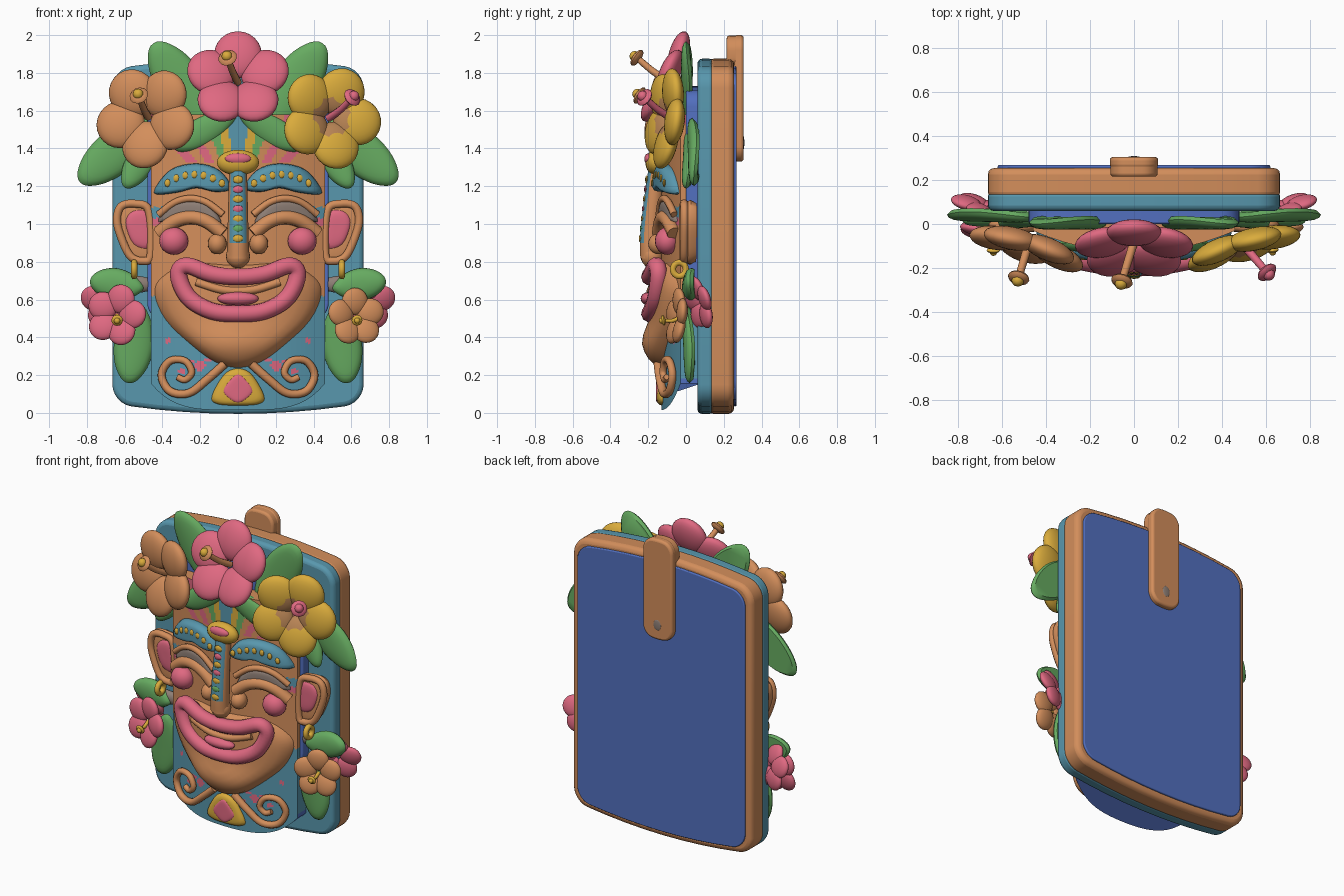
import bpy, bmesh, math
from math import sin, cos, pi, radians
from mathutils import Vector, Matrix

cube = bpy.data.objects.get("Cube")
if cube:
    bpy.data.objects.remove(cube)


def material(name, *rgb):
    m = bpy.data.materials.new(name)
    m.use_nodes = True
    m.diffuse_color = (*rgb, 1)
    m.node_tree.nodes["Principled BSDF"].inputs["Base Color"].default_value = (*rgb, 1)
    return m


clay = material("clay orange", .65, .27, .105)
teal = material("teal", .098, .31, .42)
pink = material("pink", .74, .14, .22)
green = material("leaf green", .135, .41, .12)
yellow = material("golden yellow", .70, .41, .045)
blue = material("deep blue", .085, .16, .52)
grey = material("grey brown", .27, .21, .18)
amber = material("amber brown", .48, .23, .09)
made = []


def finish(name, bm, *mats, rule=None):
    bmesh.ops.recalc_face_normals(bm, faces=bm.faces)
    if rule:
        for f in bm.faces:
            f.material_index = mats.index(rule(f.calc_center_median(), f.normal))
    me = bpy.data.meshes.new(name)
    bm.to_mesh(me)
    bm.free()
    for m in mats:
        me.materials.append(m)
    ob = bpy.data.objects.new(name, me)
    bpy.context.collection.objects.link(ob)
    made.append(ob)
    return ob


def smooth(pts, closed=False, n=5):
    """Catmull-Rom curve through the points."""
    p, k, out = [Vector(q) for q in pts], len(pts), []
    at = (lambda i: p[i % k]) if closed else (lambda i: p[max(0, min(k - 1, i))])
    for i in range(k if closed else k - 1):
        a, b, c, d = at(i - 1), at(i), at(i + 1), at(i + 2)
        for j in range(n):
            t = j / n
            out.append(.5 * (2*b + (c - a)*t + (2*a - 5*b + 4*c - d)*t*t + (3*b - a - 3*c + d)*t**3))
    return out if closed else out + [p[-1]]


def tube(name, pts, r0, mat, r1=None, closed=False, rule=None, extra=()):
    path = smooth(pts, closed)
    cu = bpy.data.curves.new(name, 'CURVE')
    cu.dimensions, cu.bevel_depth, cu.bevel_resolution, cu.use_fill_caps = '3D', 1, 3, True
    sp = cu.splines.new('POLY')
    sp.points.add(len(path) - 1)
    sp.use_cyclic_u = closed
    for i, (q, v) in enumerate(zip(sp.points, path)):
        q.co = (*v, 1)
        q.radius = r0 + ((r1 or r0) - r0) * i / (len(path) - 1)
    tmp = bpy.data.objects.new(name + " path", cu)
    bpy.context.collection.objects.link(tmp)
    me = bpy.data.meshes.new_from_object(tmp.evaluated_get(bpy.context.evaluated_depsgraph_get()))
    bm = bmesh.new()
    bm.from_mesh(me)
    bpy.data.objects.remove(tmp)
    bpy.data.meshes.remove(me)
    finish(name, bm, mat, *extra, rule=rule)


def blob(name, loc, scale, mat, seg=20):
    bm = bmesh.new()
    bmesh.ops.create_uvsphere(bm, u_segments=seg, v_segments=seg // 2, radius=1,
                              matrix=Matrix.LocRotScale(Vector(loc), None, Vector(scale)))
    return finish(name, bm, mat)


def face_y(x):
    """Curved front of the head."""
    return -.13 + .1 * (x / .46) ** 2


def on_face(x, z, d):
    return Vector((x, face_y(x) - d, z))


def pillow(name, pts, depth, mat, place=on_face, back=.03):
    """Closed outline puffed up into a rounded cushion."""
    line = smooth([(x, z, 0) for x, z in pts], True, 4)
    mid = sum(line, Vector()) / len(line)
    bm, rings = bmesh.new(), []
    for s, d in ((.9, -back), (1, 0), (.96, .45*depth), (.85, .8*depth), (.72, .92*depth),
                 (.58, .97*depth), (.42, depth), (.2, depth)):
        rings.append([bm.verts.new(place(*(mid + (v - mid) * s).xy, d)) for v in line])
    for a, b in zip(rings, rings[1:]):
        for i in range(len(line)):
            j = (i + 1) % len(line)
            bm.faces.new((a[i], a[j], b[j], b[i]))
    bm.faces.new(rings[0])
    bm.faces.new(rings[-1])
    return finish(name, bm, mat)


def slab(name, w, z0, z1, r, arch, y0, y1, mat, bevel):
    """Rounded upright plate with bowed top and bottom."""
    pts = []
    for cx, cz, a0 in ((w-r, z1-r, 0), (r-w, z1-r, 90), (r-w, z0+r, 180), (w-r, z0+r, 270)):
        pts += [(cx + r*cos(radians(a0 + 15*i)), cz + r*sin(radians(a0 + 15*i))) for i in range(7)]
        if a0 in (0, 180):
            z, s = (z1, 1) if a0 == 0 else (z0, -1)
            pts += [(s * (w-r) * (1 - k/4), z) for k in range(1, 8)]
    bm = bmesh.new()
    vs = [bm.verts.new((x, y0, z + arch * (1 - (x/w)**2) * (1 if z > (z0+z1)/2 else -1))) for x, z in pts]
    f = bm.faces.new(vs)
    new = bmesh.ops.extrude_face_region(bm, geom=[f])["geom"]
    bmesh.ops.translate(bm, vec=(0, y1 - y0, 0), verts=[v for v in new if isinstance(v, bmesh.types.BMVert)])
    ob = finish(name, bm, mat)
    mod = ob.modifiers.new("soft edge", 'BEVEL')
    mod.width, mod.segments, mod.limit_method, mod.angle_limit = bevel, 3, 'ANGLE', radians(50)


# Backing plates and rear clip
slab("front_plate", .665, .05, 1.82, .1, .055, .06, .15, teal, .025)
slab("rim_plate", .665, .05, 1.82, .1, .055, .115, .255, clay, .03)
slab("rear_panel", .62, .085, 1.785, .09, .05, .25, .268, blue, .006)
slab("recess_panel", .48, .5, 1.7, .08, .03, 0, .07, blue, .01)
slab("clip", .11, 1.35, 1.98, .06, .02, .255, .305, clay, .015)
slab("clip_top", .108, 1.82, 1.978, .06, .02, .215, .303, clay, .015)
blob("clip_spot", (0, .304, 1.43), (.028, .005, .036), grey)


# Curved head and base, painted by region
def paint(c, n):
    x, z = abs(c.x), c.z
    if n.z > .7:
        return clay
    if n.z < -.7 or c.y > .02 and z < .18:
        return blue
    if z < .62:
        dots = ((.2, .25, .028), (.13, .22, .016), (.25, .27, .014), (.3, .22, .018), (.37, .38, .014), (.16, .28, .014))
        return pink if any(math.hypot(x - a, z - b) < r for a, b, r in dots) else teal
    if z > 1.33:
        ray = math.atan2(x, z - 1.05)
        return (teal, yellow, green, clay, pink, clay, pink, clay)[min(7, int(ray / .11))]
    if x > .39 and .99 < z < 1.09:
        return teal if z > 1.03 else pink
    return clay


bm = bmesh.new()
xs = [-.46 + .92 * i / 72 for i in range(73)]
section = [(-.46, .08)] + [(x, face_y(x)) for x in xs] + [(.46, .08)]
rows = []
for k in range(111):
    rows.append([])
    for x, y in section:
        low = .015 + .14 * (x / .46) ** 4
        rows[-1].append(bm.verts.new((x, y, low + (1.58 - low) * k / 110)))
for a, b in zip(rows, rows[1:]):
    for i in range(len(section) - 1):
        bm.faces.new((a[i], a[i+1], b[i+1], b[i]))
bm.faces.new(rows[0])
bm.faces.new(rows[-1])
finish("head", bm, clay, teal, pink, yellow, green, blue, rule=paint)


def mirrored(half):
    return half + [(-x, z) for x, z in reversed(half) if x > 0]


def jaw_place(x, z, d):
    """Face surface with a rounded chin swelling."""
    swell = .045 * math.exp(-((z - .37) / .095) ** 2 - (x / .24) ** 2)
    return on_face(x, z, d + swell * max(0, min(1, d / .04)))


# Jaw, mouth and nose
pillow("jaw", mirrored([(0, .24), (.12, .27), (.24, .355), (.38, .49), (.44, .63), (.40, .72), (.25, .79), (0, .78)]), .06, clay, jaw_place)
lip = mirrored([(0, .72), (.14, .735), (.27, .78), (.315, .73), (.26, .61), (.14, .54), (0, .525)])
tube("lips", [on_face(x, z, .062) for x, z in lip], .046, pink, closed=True)
tube("inner_lip", [on_face(x, .645 + x*x, .058) for x in (-.22, -.1, 0, .1, .22)], .022, clay)
blob("tongue", (0, -.195, .605), (.11, .045, .036), pink)


def nose_paint(c, n):
    return teal if n.y < -.6 and c.z > .9 else clay


nose = [(0, -.15, 1.32), (0, -.165, 1.2), (0, -.18, 1.06), (0, -.19, .92), (0, -.185, .82)]
tube("nose", smooth(nose), .046, clay, .06, rule=nose_paint, extra=(teal,))
blob("nose_tip", (0, -.18, .83), (.064, .06, .064), clay)
for i, mat in enumerate((yellow, pink, yellow, pink, yellow, green, yellow)):
    z = 1.235 - .052 * i
    blob("nose_bead", (0, -.208 - .033 * i / 6, z), (.028, .009, .022), mat, 8)
blob("forehead_boss", (0, -.16, 1.325), (.112, .055, .068), yellow)
blob("forehead_jewel", (0, -.197, 1.345), (.07, .024, .03), pink)

# Paired facial features, ears and scrolls
for s, side in ((1, "left"), (-1, "right")):
    def flip(pts):
        return [(s*x, z) for x, z in pts]
    blob(side + "_nostril", (s*.11, -.145, .895), (.05, .055, .055), clay)
    blob(side + "_cheek", (s*.34, -.1, .91), (.077, .065, .073), pink)
    pillow(side + "_eyebrow", flip([(.035, 1.19), (.1, 1.285), (.22, 1.32), (.36, 1.285), (.445, 1.165), (.33, 1.165), (.22, 1.19), (.12, 1.17)]), .055, teal)
    for i in range(7):
        x = .085 + .048*i
        blob(side + "_brow_dot", on_face(s*x, 1.262 - 2.2*(x - .23)**2, .051), (.018, .009, .021), yellow, 10)
    pillow(side + "_eyelid_shade", flip([(.09, 1.0), (.15, 1.1), (.25, 1.125), (.36, 1.1), (.42, 1.01), (.25, 1.05)]), .03, grey)
    for part, z, r in (("upper_lid", 1.135, .019), ("lower_lid", 1.035, .038)):
        tube(side + "_" + part, [on_face(s*(.25 + .17*t), z - .085*t*t, .016) for t in (-1, -.5, 0, .5, 1)], r, clay)

    def ear_place(x, z, d):
        return Vector((x, .02 - d + .04 * (abs(x) - .45), z))
    ear = flip([(.45, .82), (.46, 1.08), (.54, 1.125), (.63, 1.11), (.655, 1.02), (.62, .9), (.57, .81), (.5, .785)])
    pillow(side + "_ear", ear, .035, clay, ear_place)
    tube(side + "_ear_rim", [ear_place(s*.545 + (x - s*.545)*.87, .96 + (z - .96)*.89, .035) for x, z in ear], .022, clay, closed=True)
    pillow(side + "_inner_ear", flip([(.455, .87), (.465, 1.06), (.56, 1.08), (.605, 1.01), (.555, .88)]), .046, pink, ear_place)
    ring = [(s*.55, -.035 + .034*cos(i*pi/5), .76 + .036*sin(i*pi/5)) for i in range(10)]
    tube(side + "_earring", ring, .017, yellow, closed=True)
    blob(side + "_ear_peg", (s*.54, .025, .68), (.1, .03, .045), grey)
    scroll = [(.07, .26), (.16, .18), (.26, .105), (.36, .115), (.405, .2), (.36, .275), (.28, .275), (.245, .215), (.28, .175), (.32, .19)]
    tube(side + "_scroll", [on_face(s*x, z, .02) for x, z in scroll], .024, clay, .017)

# Fan ornament at the foot
pillow("foot_fan", mirrored([(0, .04), (.1, .045), (.14, .075), (.11, .15), (.06, .215), (0, .235)]), .025, yellow)
pillow("foot_heart", mirrored([(0, .055), (.045, .075), (.078, .115), (.05, .165), (0, .205)]), .008, pink,
       lambda x, z, d: on_face(x, z, d + .022))


def leaf(name, base, tip, half):
    base = Vector(base)
    axis = Vector(tip) - base
    across = axis.cross(Vector((0, 1, 0))).normalized()
    out = Vector((0, -1, 0))
    shape = [(0, 0), (.2, .7), (.5, 1), (.78, .82), (.97, .3), (.97, -.3), (.78, -.82), (.5, -1), (.2, -.7)]
    pillow(name, shape, .026, green, lambda u, v, d: base + axis*u + across*half*v + out*(d - .02*v*v), .02)


# Leaves
for s, side in ((1, "left"), (-1, "right")):
    for part, base, tip, half in (
            ("top_leaf", (.14, .0, 1.5), (.45, .0, 1.96), .125),
            ("side_leaf", (.45, .03, 1.55), (.84, .04, 1.22), .115),
            ("inner_leaf", (.4, .02, 1.52), (.6, .0, 1.19), .08),
            ("brow_leaf", (.0, -.13, 1.6), (.34, -.09, 1.4), .08),
            ("low_leaf", (.52, .0, .58), (.58, .02, .155), .105),
            ("cuff_leaf", (.5, .0, .66), (.785, .02, .7), .085)):
        leaf(side + "_" + part, (s*base[0], *base[1:]), (s*tip[0], *tip[1:]), half)


def flower(name, centre, r, normal, mat, turn, tip=None, stem=clay, bead=yellow, heart=None):
    centre = Vector(centre)
    frame = Matrix.Translation(centre) @ Vector(normal).to_track_quat('Z', 'Y').to_matrix().to_4x4()
    rule = (lambda c, n: heart if (c - centre).length < .42*r else mat) if heart else None
    for i in range(5):
        bm = bmesh.new()
        place = frame @ Matrix.Rotation(radians(turn + 72*i), 4, 'Z') @ Matrix.Rotation(radians(-10), 4, 'Y')
        bmesh.ops.create_uvsphere(bm, u_segments=24, v_segments=14, radius=1, matrix=place @ Matrix.LocRotScale(
            Vector((.55*r, 0, 0)), None, Vector((.47*r, .46*r, .19*r))))
        finish(name + "_petal", bm, mat, *([heart] if heart else []), rule=rule)
    if tip:
        tip, k = Vector(tip), .185 * r
        tube(name + "_stem", [centre, (centre + tip)/2 + Vector((0, 0, -.01)), tip], .4*k, stem, .33*k)
        head = blob(name + "_stigma", (0, 0, 0), (k, k, .4*k), stem, 12)
        head.matrix_world = Matrix.Translation(tip) @ (tip - centre).to_track_quat('Z', 'Y').to_matrix().to_4x4()
        blob(name + "_bead", tip + (tip - centre).normalized()*.28*k, (.56*k, .56*k, .56*k), bead, 12)


# Flowers
flower("top_flower", (0, -.08, 1.75), .275, (0, -.9, .43), pink, 90, (-.055, -.26, 1.88))
flower("right_flower", (-.475, -.075, 1.565), .275, (-.28, -.95, .1), clay, 52, (-.525, -.245, 1.68))
flower("left_flower", (.48, -.075, 1.56), .275, (.28, -.95, .1), yellow, 64, (.605, -.22, 1.67), pink, pink, amber)
flower("low_right_flower", (-.64, -.03, .515), .165, (-.25, -.9, .1), pink, 75, (-.64, -.12, .49), yellow)
flower("low_left_flower", (.62, -.03, .505), .155, (.25, -.9, .1), clay, 20, (.63, -.12, .49), yellow)
for s, side in ((1, "left"), (-1, "right")):
    flower(side + "_rear_flower", (s*.685, .085, .585), .15, (s*.4, -.9, -.25), pink, 90)

bpy.ops.object.select_all(action='DESELECT')
for ob in made:
    ob.select_set(True)
bpy.context.view_layer.objects.active = made[0]
bpy.ops.object.shade_smooth_by_angle(angle=radians(45))
